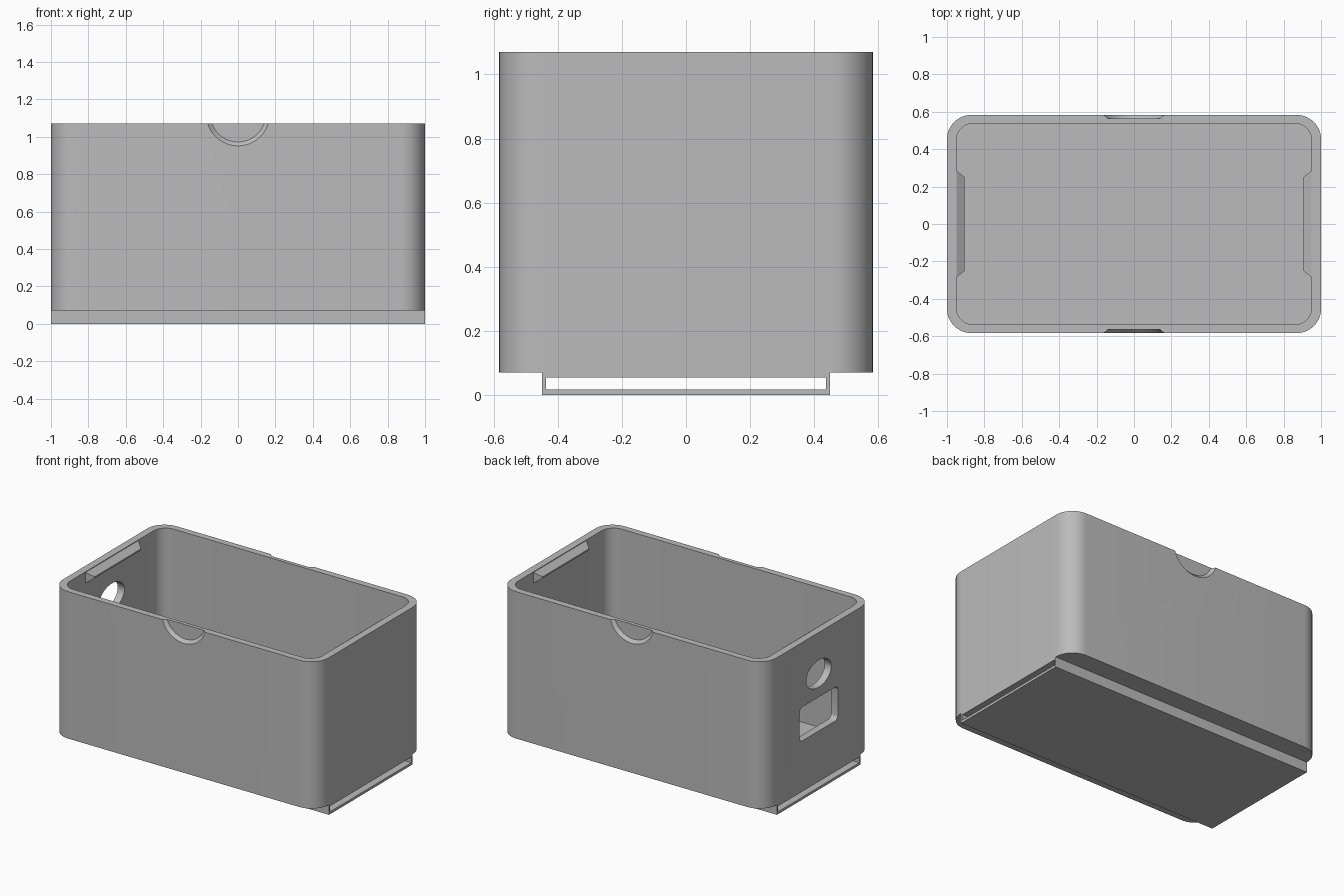
import bpy, bmesh, math

if "Cube" in bpy.data.objects:
    bpy.data.objects.remove(bpy.data.objects["Cube"])

grey = bpy.data.materials.new("plain_grey")
grey.diffuse_color = (0.5, 0.5, 0.5, 1)
grey.use_nodes = True
grey.node_tree.nodes["Principled BSDF"].inputs["Base Color"].default_value = grey.diffuse_color


def rounded_rect(hx, hy, r, steps=12):
    """Outline of a rectangle with rounded corners, counter-clockwise."""
    pts = []
    for i, (sx, sy) in enumerate([(1, 1), (-1, 1), (-1, -1), (1, -1)]):
        for k in range(steps + 1):
            a = math.pi / 2 * (i + k / steps)
            pts.append((sx * (hx - r) + r * math.cos(a),
                        sy * (hy - r) + r * math.sin(a)))
    return pts


def loft(name, bottom, top):
    """Closed solid between two matching 3D outlines."""
    bm = bmesh.new()
    lo = [bm.verts.new(p) for p in bottom]
    hi = [bm.verts.new(p) for p in top]
    n = len(lo)
    bm.faces.new(lo[::-1])
    bm.faces.new(hi)
    for i in range(n):
        j = (i + 1) % n
        bm.faces.new((lo[i], lo[j], hi[j], hi[i]))
    bmesh.ops.recalc_face_normals(bm, faces=bm.faces)
    me = bpy.data.meshes.new(name)
    bm.to_mesh(me)
    bm.free()
    me.materials.append(grey)
    ob = bpy.data.objects.new(name, me)
    bpy.context.collection.objects.link(ob)
    return ob


def prism_z(name, pts, z0, z1):
    return loft(name, [(x, y, z0) for x, y in pts], [(x, y, z1) for x, y in pts])


def prism_x(name, pts, x0, x1, zc=0.0):
    return loft(name, [(x0, y, z + zc) for y, z in pts], [(x1, y, z + zc) for y, z in pts])


def circle(r, ry=None, n=48):
    ry = ry or r
    return [(r * math.cos(2 * math.pi * i / n), ry * math.sin(2 * math.pi * i / n))
            for i in range(n)]


def rect(hx, hy):
    return [(hx, hy), (-hx, hy), (-hx, -hy), (hx, -hy)]


def cut(target, cutters):
    for c in cutters:
        m = target.modifiers.new(c.name, 'BOOLEAN')
        m.operation = 'DIFFERENCE'
        m.solver = 'EXACT'
        m.object = c
    bpy.context.view_layer.objects.active = target
    for c in cutters:
        bpy.ops.object.modifier_apply(modifier=c.name)
        bpy.data.objects.remove(c)


# Open rounded bin with a solid floor
body = prism_z("bin_body", rounded_rect(1.0, 0.583, 0.13), 0.07, 1.07)
cutters = [
    prism_z("cavity", rounded_rect(0.95, 0.538, 0.09), 0.12, 1.2),
    # openings in the left wall
    prism_x("oval_hole", circle(0.135, 0.092), -1.1, -0.8, 0.79),
    prism_x("socket_window", rounded_rect(0.205, 0.115, 0.03, 5), -1.1, -0.8, 0.515),
]
# Shallow bevelled finger recesses at the rim, front and back
for side, label in ((-1, "front"), (1, "back")):
    cutters.append(loft(label + "_recess",
                        [(x, side * 0.603, z + 1.12) for x, z in circle(0.19)],
                        [(x, side * 0.563, z + 1.12) for x, z in circle(0.148)]))
cut(body, cutters)

# Flat sleeve under the floor, open at both ends
sleeve = prism_x("base_sleeve", rect(0.449, 0.035), -1.0, 1.0, 0.035)
cut(sleeve, [prism_x("slot", rect(0.436, 0.019), -1.1, 1.1, 0.036)])

# Wedge-shaped catches inside the end walls
for side, label in ((-1, "left"), (1, "right")):
    bm = bmesh.new()
    for x, y, z in ((0.955, 0.29, 1.069), (0.955, 0.29, 0.99),
                    (0.905, 0.25, 1.035), (0.905, 0.25, 1.025)):
        for s in (-1, 1):
            bm.verts.new((side * x, s * y, z))
    bmesh.ops.convex_hull(bm, input=bm.verts)
    bmesh.ops.dissolve_limit(bm, angle_limit=0.01, verts=bm.verts, edges=bm.edges)
    bmesh.ops.recalc_face_normals(bm, faces=bm.faces)
    me = bpy.data.meshes.new(label + "_catch")
    bm.to_mesh(me)
    bm.free()
    me.materials.append(grey)
    bpy.context.collection.objects.link(bpy.data.objects.new(label + "_catch", me))

# Smooth the rounded corners while keeping edges sharp
bpy.ops.object.select_all(action='DESELECT')
body.select_set(True)
bpy.context.view_layer.objects.active = body
bpy.ops.object.shade_smooth_by_angle(angle=math.radians(30))
